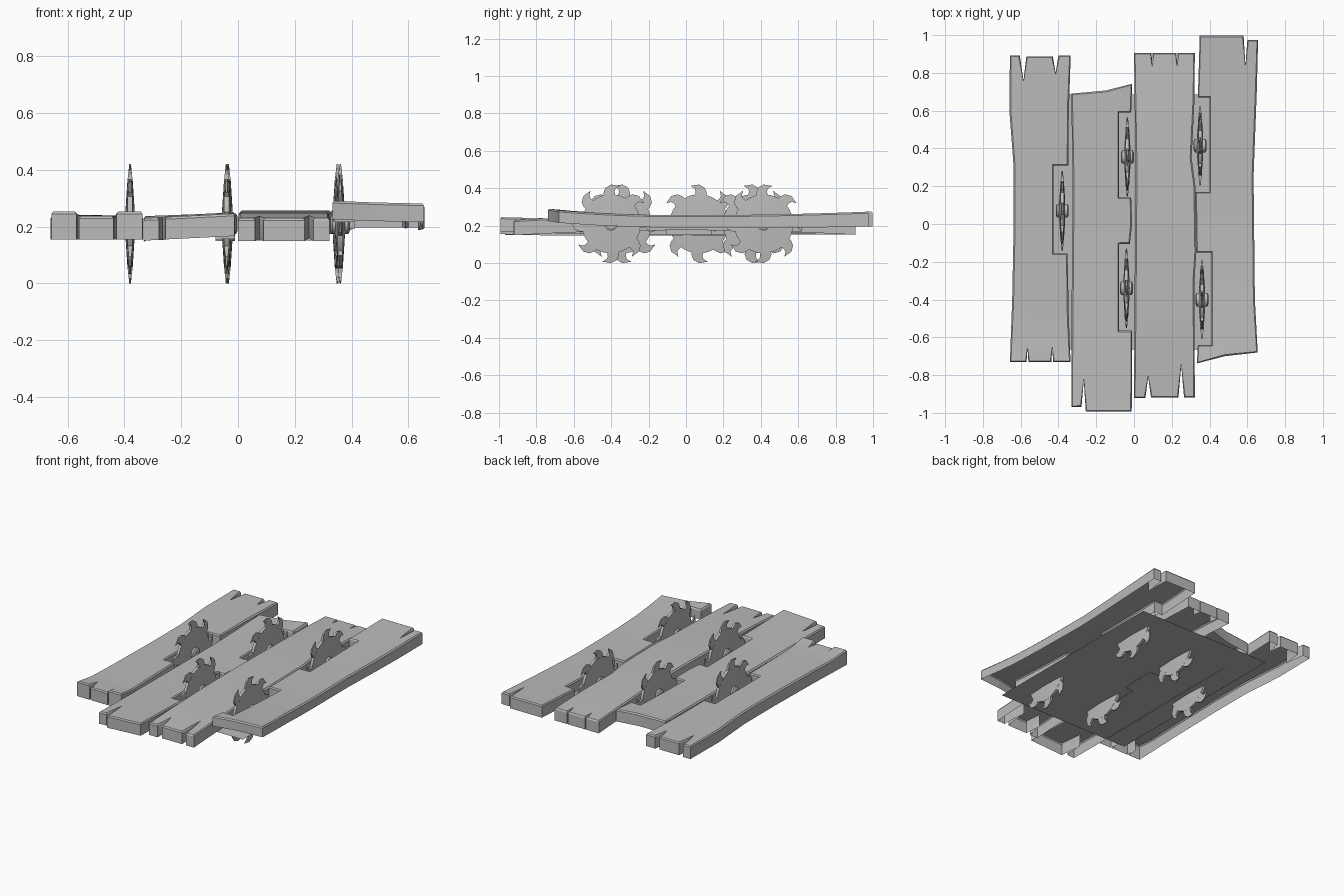
import bpy, bmesh, math

if "Cube" in bpy.data.objects:
    bpy.data.objects.remove(bpy.data.objects["Cube"])

grey = bpy.data.materials.new("worn_grey")
grey.diffuse_color = (0.5, 0.5, 0.5, 1)
grey.use_nodes = True
grey.node_tree.nodes["Principled BSDF"].inputs["Base Color"].default_value = grey.diffuse_color


def finish(bm, name):
    me = bpy.data.meshes.new(name)
    bm.to_mesh(me)
    bm.free()
    me.materials.append(grey)
    ob = bpy.data.objects.new(name, me)
    bpy.context.collection.objects.link(ob)
    bpy.ops.object.select_all(action='DESELECT')
    ob.select_set(True)
    bpy.context.view_layer.objects.active = ob
    bpy.ops.object.shade_smooth_by_angle(angle=math.radians(25))
    return ob


# Warped plank, hollow underneath, with a chamfered top edge.
# front / back hold the (bend, twist) of each half; curl lifts the split front
# corners; flare deepens the rim towards the back.
def plank(name, outline, thick, mid, front, back, curl=0, flare=0):
    bm = bmesh.new()
    face = bm.faces.new([bm.verts.new((x, y, 0)) for x, y in outline])
    face.normal_update()
    bmesh.ops.inset_region(bm, faces=[face], thickness=0.008, use_boundary=True,
                           use_even_offset=False)
    edges = [e for e in bm.edges if e.is_boundary]
    for v in {v for e in edges for v in e.verts}:
        v.co.z = -0.008
    skirt = bmesh.ops.extrude_edge_only(bm, edges=edges)["geom"]
    for v in skirt:
        if isinstance(v, bmesh.types.BMVert):
            v.co.z = -thick
    bmesh.ops.recalc_face_normals(bm, faces=bm.faces)
    top = max(bm.faces, key=lambda f: f.calc_area())
    if top.normal.z < 0:
        bmesh.ops.reverse_faces(bm, faces=bm.faces)
    # cross cuts let the board follow its warp
    for i in range(-9, 10):
        bmesh.ops.bisect_plane(bm, geom=bm.verts[:] + bm.edges[:] + bm.faces[:],
                               plane_co=(0, i * 0.1 + 0.003, 0), plane_no=(0, 1, 0))
    xs = [p[0] for p in outline]
    xc, half = (min(xs) + max(xs)) / 2, (max(xs) - min(xs)) / 2
    for v in bm.verts:
        x, y = v.co.x - xc, v.co.y
        bend, twist = front if y < 0 else back
        if v.co.z < -.03:
            v.co.z -= flare * max(y, 0)
        elif y < -.62 and abs(x) > half * .4:
            v.co.z += curl * (-y - .62) / .11
        v.co.z += mid + bend * y * y + twist * abs(y) * x
    finish(bm, name)


plank("plank_left", [
    (-.657, -.73), (-.569, -.73), (-.564, -.66), (-.559, -.73), (-.438, -.73), (-.433, -.66),
    (-.428, -.73), (-.336, -.73), (-.345, -.5), (-.352, -.155), (-.427, -.155), (-.427, .31),
    (-.348, .31), (-.345, .6), (-.335, .893), (-.40, .893), (-.415, .80), (-.43, .887),
    (-.57, .887), (-.585, .76), (-.605, .893), (-.657, .893), (-.66, .6), (-.637, .3),
    (-.637, 0), (-.645, -.4)], .083, .237, (0, 0), (0, 0), curl=.016)
plank("plank_centre_left", [
    (-.332, -.968), (-.278, -.968), (-.266, -.83), (-.255, -.993), (-.012, -.993), (-.01, -.565),
    (-.08, -.565), (-.08, -.105), (-.022, -.105), (-.01, 0), (-.015, .14), (-.08, .14),
    (-.08, .59), (-.015, .59), (-.01, .742), (-.15, .707), (-.332, .69), (-.325, .2),
    (-.33, -.4)], .079, .228, (.01, .05), (.03, .05))
plank("plank_centre_right", [
    (0, -.922), (.06, -.922), (.075, -.81), (.09, -.918), (.235, -.918), (.25, -.75),
    (.265, -.918), (.322, -.918), (.32, -.3), (.33, -.15), (.325, .2), (.305, .35),
    (.32, .65), (.322, .905), (.231, .905), (.228, .84), (.225, .905), (.099, .905),
    (.096, .84), (.093, .905), (0, .905), (.008, .3), (.003, -.4)],
    .081, .257, (-.032, 0), (-.03, 0))
plank("plank_right", [
    (.333, -.738), (.48, -.70), (.655, -.68), (.64, -.4), (.633, .25), (.65, .7), (.657, .975),
    (.6, .975), (.59, .84), (.58, .997), (.348, .997), (.338, .67), (.40, .67), (.40, .17),
    (.325, .17), (.33, -.15), (.41, -.15), (.41, -.64), (.338, -.64)],
    .066, .256, (.06, -.02), (.02, 0), flare=.013)

# Flat backing sheet under the boards
bm = bmesh.new()
bm.faces.new([bm.verts.new((x, y, .153)) for x, y in
              ((-.48, -.665), (.5, -.665), (.5, .685), (-.48, .685))])
finish(bm, "backing_sheet")

# Hooked tooth as (radius, angle in degrees), repeated round the blade
TOOTH = [(.145, 2), (.17, 4), (.195, 9), (.21, 18), (.208, 31), (.19, 25), (.174, 24), (.145, 27)]
TEETH = 8
SEG = 32


def blade(name, x, y, side, spin):
    bm = bmesh.new()

    def point(px, r, deg):
        a = math.radians(deg) * side + spin
        return bm.verts.new((x + px, y + r * math.cos(a), .21 + r * math.sin(a)))

    def loft(rings):
        for a, b in zip(rings, rings[1:]):
            n = len(a)
            for i in range(n):
                bm.faces.new((a[i], a[(i + 1) % n], b[(i + 1) % n], b[i]))
        bm.faces.new(rings[0])
        bm.faces.new(rings[-1])

    # disc tapering to its rim, then the hub
    for profile in ([(-.016, .05), (-.009, .158), (.009, .158), (.016, .05)],
                    [(-.034, .024), (-.028, .036), (.028, .036), (.034, .024)]):
        loft([[point(px, r, i * 360 / SEG) for i in range(SEG)] for px, r in profile])
    # teeth thinning towards the tips
    for t in range(TEETH):
        loft([[point(s * (.01 - (r - .145) * .11), r, d + t * 360 / TEETH)
               for r, d in TOOTH] for s in (-1, 1)])
    bmesh.ops.recalc_face_normals(bm, faces=bm.faces)
    finish(bm, name)


down = math.radians(-90)
for name, x, y, side in (("saw_blade_left", -.38, .07, 1),
                         ("saw_blade_middle_back", -.035, .355, 1),
                         ("saw_blade_middle_front", -.04, -.34, 1),
                         ("saw_blade_right_back", .35, .415, -1),
                         ("saw_blade_right_front", .36, -.4, -1)):
    blade(name, x, y, side, down - side * math.radians(18))
